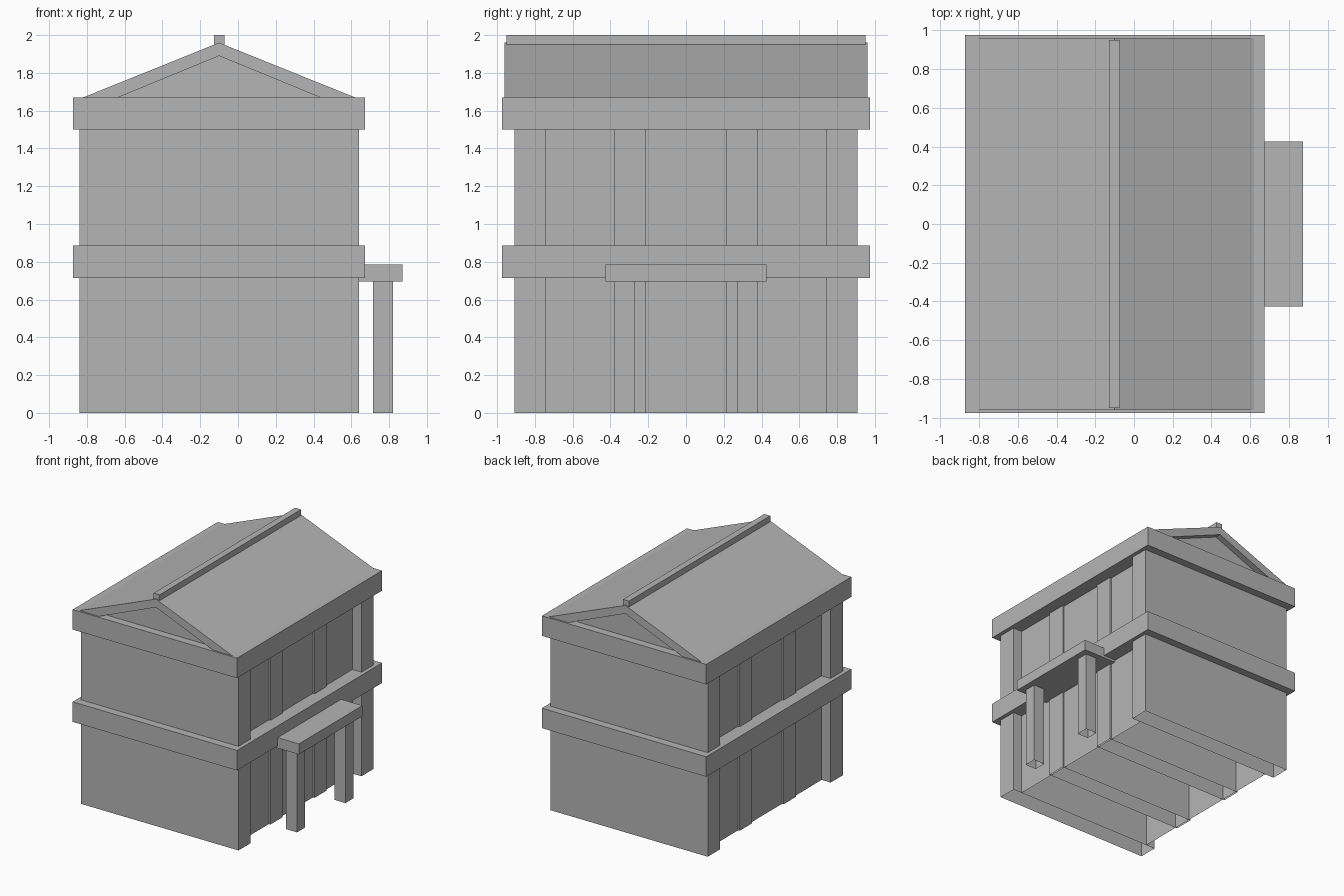
import bpy
import bmesh

cube = bpy.data.objects.get("Cube")
if cube:
    bpy.data.objects.remove(cube, do_unlink=True)

stone = bpy.data.materials.new("pale_grey_stone")
stone.use_nodes = True
GREY = (0.46, 0.46, 0.46, 1)
stone.diffuse_color = GREY
stone.node_tree.nodes["Principled BSDF"].inputs["Base Color"].default_value = GREY

AXIS_X = -0.10      # the house is centred here; the porch sits to one side
HALF_X = 0.74       # half width of the corner piers
EAVES = 1.50        # top of the walls


def finish(name, bm):
    mesh = bpy.data.meshes.new(name)
    bm.normal_update()
    bm.to_mesh(mesh)
    bm.free()
    mesh.materials.append(stone)
    obj = bpy.data.objects.new(name, mesh)
    bpy.context.collection.objects.link(obj)
    return obj


def box(name, xs, ys, zs, drop=lambda n: False):
    """Box from ranges; faces whose normal passes the drop rule are left open."""
    bm = bmesh.new()
    bmesh.ops.create_cube(bm, size=1)
    for v in bm.verts:
        v.co = [r[0] if c < 0 else r[1] for c, r in zip(v.co, (xs, ys, zs))]
    bm.normal_update()
    gone = [f for f in bm.faces if drop(f.normal)]
    bmesh.ops.delete(bm, geom=gone, context='FACES')
    return finish(name, bm)


def prism(name, profile, y0, y1):
    """Extrude an (x, z) outline along y."""
    bm = bmesh.new()
    face = bm.faces.new([bm.verts.new((AXIS_X + x, y0, z)) for x, z in profile])
    out = bmesh.ops.extrude_face_region(bm, geom=[face])
    for v in out["geom"]:
        if isinstance(v, bmesh.types.BMVert):
            v.co.y = y1
    bmesh.ops.recalc_face_normals(bm, faces=bm.faces)
    return finish(name, bm)


def across(half):
    return (AXIS_X - half, AXIS_X + half)


def open_below(n):
    return n.z < -0.5


# Hollow end bays and inner columns, each running across the house
for side, s in (("front", -1), ("back", 1)):
    box(side + "_end_bay", across(HALF_X), sorted((s * 0.745, s * 0.907)),
        (0, EAVES), open_below)
    box(side + "_column_bay", across(0.67), sorted((s * 0.213, s * 0.378)),
        (0, EAVES), open_below)

# Recessed long walls between the bays
box("recessed_walls", across(0.655), (-0.745, 0.745), (0, EAVES),
    lambda n: abs(n.x) < 0.5)

# Projecting bands at the floor and eaves
for name, z in (("floor_band", 0.715), ("eaves_band", EAVES)):
    box(name, across(0.773), (-0.975, 0.975), (z, z + 0.17))

# Pitched roof shell, gable infill and ridge beam
prism("roof", [(-0.72, 1.67), (0, 1.96), (0.72, 1.67),
               (0.535, 1.67), (0, 1.89), (-0.535, 1.67)], -0.96, 0.96)
prism("gable_infill", [(-0.54, 1.668), (0, 1.892), (0.54, 1.668)], -0.907, 0.907)
box("ridge_beam", across(0.028), (-0.95, 0.95), (1.95, 2.0))

# Porch on the left long side
box("porch_canopy", (0.56, 0.872), (-0.427, 0.427), (0.695, 0.785))
for side, s in (("front", -1), ("back", 1)):
    box(side + "_porch_post", (0.715, 0.82), sorted((s * 0.273, s * 0.378)),
        (0, 0.695), open_below)
